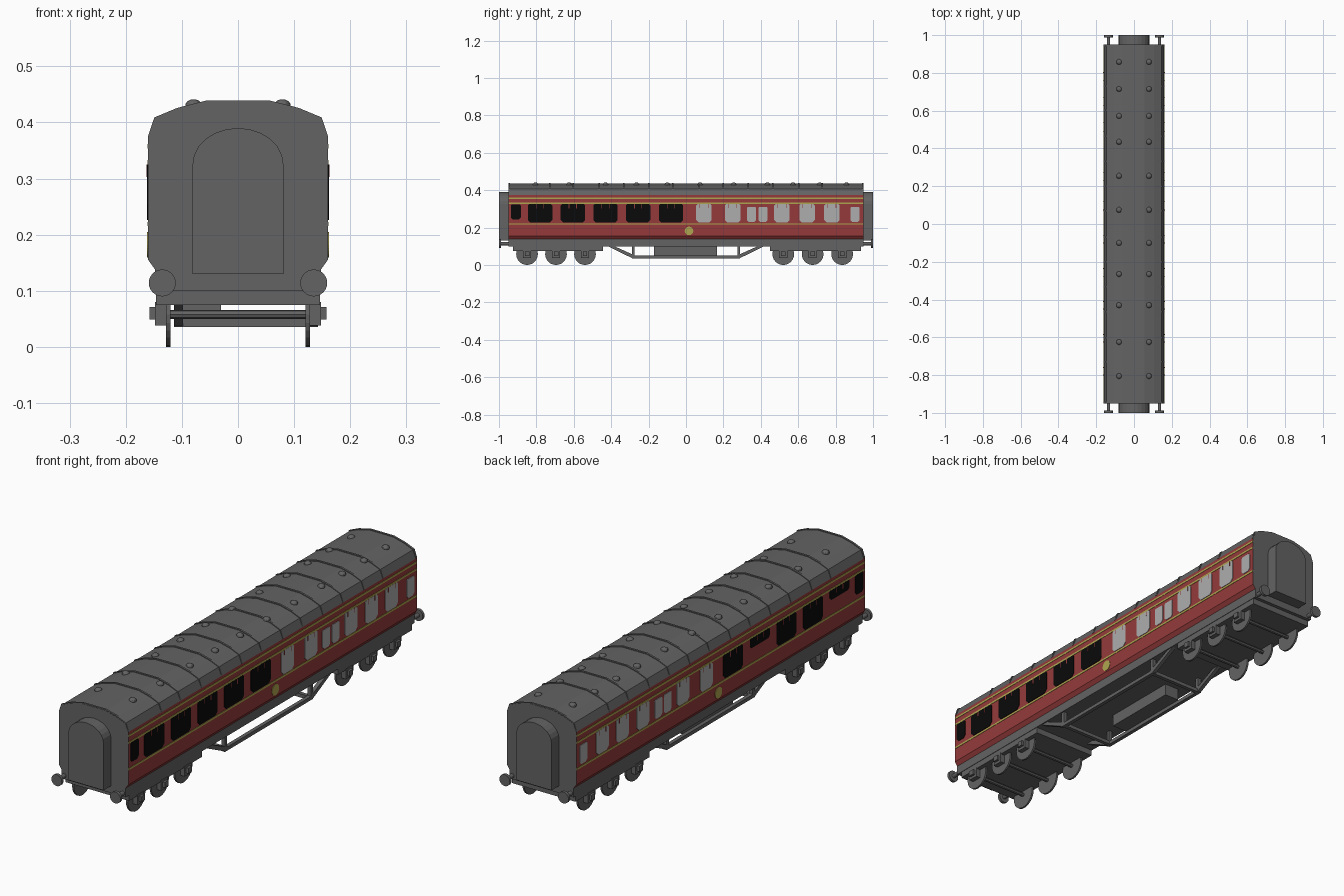
import bpy, bmesh, math
from mathutils import Matrix

if "Cube" in bpy.data.objects:
    bpy.data.objects.remove(bpy.data.objects["Cube"])


def mat(name, r, g, b):
    m = bpy.data.materials.new(name)
    m.diffuse_color = (r, g, b, 1)
    m.use_nodes = True
    m.node_tree.nodes["Principled BSDF"].inputs["Base Color"].default_value = m.diffuse_color
    return m


GREY = mat("dark grey", 0.125, 0.125, 0.125)
RED = mat("maroon", 0.30, 0.042, 0.042)
GOLD = mat("gold", 0.43, 0.38, 0.08)
BLACK = mat("black", 0.003, 0.003, 0.003)
PALE = mat("pale grey", 0.42, 0.42, 0.42)


def finish(name, bm, *mats):
    bmesh.ops.recalc_face_normals(bm, faces=bm.faces)
    me = bpy.data.meshes.new(name)
    bm.to_mesh(me)
    bm.free()
    for m in mats:
        me.materials.append(m)
    ob = bpy.data.objects.new(name, me)
    bpy.context.collection.objects.link(ob)
    return ob


def prism(bm, pts, axis, a, b):
    """Extrude a 2D outline along x (pts are y,z) or y (pts are x,z)."""
    def put(p, d):
        return (d, p[0], p[1]) if axis == "x" else (p[0], d, p[1])
    lo = [bm.verts.new(put(p, a)) for p in pts]
    hi = [bm.verts.new(put(p, b)) for p in pts]
    n = len(pts)
    bm.faces.new(lo)
    bm.faces.new(hi[::-1])
    for i in range(n):
        bm.faces.new((lo[i], hi[i], hi[(i + 1) % n], lo[(i + 1) % n]))


def box(bm, x0, x1, y0, y1, z0, z1):
    prism(bm, [(x0, z0), (x1, z0), (x1, z1), (x0, z1)], "y", y0, y1)


def disc(bm, x, y, z, r, depth, axis, seg=24):
    rot = Matrix.Rotation(math.pi / 2, 4, "Y" if axis == "x" else "X")
    bmesh.ops.create_cone(bm, cap_ends=True, segments=seg, radius1=r, radius2=r,
                          depth=depth, matrix=Matrix.Translation((x, y, z)) @ rot)


# Carriage body: lofted cross-section, red sides by height
half = [(0.148, 0.10), (0.148, 0.138), (0.16, 0.155), (0.16, 0.374),
        (0.146, 0.407), (0.107, 0.423), (0.055, 0.436)]
bm = bmesh.new()
prism(bm, half + [(-x, z) for x, z in reversed(half)], "y", -0.95, 0.95)
bm.normal_update()
for f in bm.faces:
    z = f.calc_center_median().z
    if abs(f.normal.x) > 0.5 and 0.138 < z < 0.374:
        f.material_index = 1
finish("carriage_body", bm, GREY, RED)

# Roof ribs: thin bands standing just proud of the roof
bm = bmesh.new()
roof = [(0.161, 0.374), (0.149, 0.409), (0.108, 0.426), (0.055, 0.4395)]
band = roof + [(-x, z) for x, z in reversed(roof)]
for y in (0.07, 0.2, 0.333, 0.465, 0.603, 0.728, 0.945):
    for s in (-1, 1):
        prism(bm, band, "y", s * y - 0.004, s * y + 0.004)
finish("roof_ribs", bm, GREY)

# Roof ventilators: flattened domes in two rows
bm = bmesh.new()
for y in (0.858, 0.715, 0.572, 0.435, 0.255, 0.075, -0.10, -0.265, -0.43, -0.625, -0.805):
    for s in (-1, 1):
        bmesh.ops.create_uvsphere(
            bm, u_segments=12, v_segments=8, radius=0.015,
            matrix=Matrix.Translation((s * 0.079, y, 0.43)) @ Matrix.Diagonal((1, 1, 0.75, 1)))
finish("roof_vents", bm, GREY)

# Arched gangway connections at both ends
arch = [(-0.081, 0.13), (0.081, 0.13)]
arch += [(0.081 * math.cos(math.pi * i / 12), 0.325 + 0.065 * math.sin(math.pi * i / 12))
         for i in range(13)]
bm = bmesh.new()
for s in (-1, 1):
    prism(bm, arch, "y", s * 0.945, s * 1.0)
finish("gangways", bm, GREY)

# Buffers: stem, collar and round head
bm = bmesh.new()
for sx in (-1, 1):
    for sy in (-1, 1):
        disc(bm, sx * 0.135, sy * 0.994, 0.114, 0.024, 0.012, "y")
        disc(bm, sx * 0.135, sy * 0.97, 0.114, 0.009, 0.05, "y", 12)
finish("buffers", bm, GREY)

# Gold lining and round badge on each side
bm = bmesh.new()
for s in (-1, 1):
    for z in (0.358, 0.329, 0.219):
        box(bm, s * 0.159, s * 0.1615, -0.948, 0.948, z - 0.004, z + 0.004)
    disc(bm, s * 0.16, 0.016, 0.182, 0.023, 0.004, "x")
finish("gold_lining", bm, GOLD)


# Windows: thin chamfered plates; (centre y, width, bottom z, top z)
def window(bm, s, y, w, z0, z1):
    h, c = w / 2, min(0.014, (z1 - z0) / 4, w / 5)
    pts = [(y - h + c, z0), (y + h - c, z0), (y + h, z0 + c), (y + h, z1 - c / 2),
           (y + h - c / 2, z1), (y - h + c / 2, z1), (y - h, z1 - c / 2), (y - h, z0 + c)]
    prism(bm, pts, "x", s * 0.159, s * 0.162)


dark, pale, bars = bmesh.new(), bmesh.new(), bmesh.new()
for s in (-1, 1):
    window(dark, s, -0.91, 0.053, 0.243, 0.324)
    for y in (-0.78, -0.605, -0.43, -0.256, -0.08):
        strip = s < 0 and y in (-0.78, -0.256)      # shallow windows on the left side
        window(dark, s, y, 0.13, 0.285 if strip else 0.226, 0.325)
        for d in (-0.02, 0.02):
            box(bars, s * 0.16, s * 0.1628, y + d - 0.002, y + d + 0.002, 0.303, 0.325)
    for y in (0.096, 0.25, 0.513, 0.647, 0.78):
        window(pale, s, y, 0.083, 0.226, 0.325)
        for d in (-0.022, 0.022):
            box(bars, s * 0.16, s * 0.1628, y + d - 0.0015, y + d + 0.0015, 0.305, 0.325)
    for y in (0.35, 0.412, 0.904):
        window(pale, s, y, 0.049, 0.23, 0.31)
finish("dark_windows", dark, BLACK)
finish("pale_windows", pale, PALE)
finish("window_bars", bars, RED)

# Bogies: frame slab, side frames and axle boxes; wheels on axles
frame, wheels = bmesh.new(), bmesh.new()
for y0, y1, axles in ((-0.925, -0.445, (-0.85, -0.695, -0.54)),
                      (0.45, 0.935, (0.52, 0.677, 0.835))):
    box(frame, -0.146, 0.146, y0, y1, 0.075, 0.101)
    for y in axles:
        disc(wheels, 0, y, 0.058, 0.008, 0.25, "x", 8)
        for s in (-1, 1):
            disc(wheels, s * 0.124, y, 0.058, 0.058, 0.008, "x", 24)
            box(frame, s * 0.128, s * 0.148, y - 0.022, y + 0.022, 0.038, 0.08)
            box(frame, s * 0.146, s * 0.158, y - 0.012, y + 0.012, 0.049, 0.071)
finish("bogie_frames", frame, GREY)
finish("wheels", wheels, GREY)

# Underframe trusses: sloping ends, bottom bar and posts, joined by cross bars
bm = bmesh.new()
for x0, x1 in ((-0.114, -0.098), (0.127, 0.143)):
    box(bm, x0, x1, -0.285, 0.285, 0.035, 0.05)
    for s in (-1, 1):
        prism(bm, [(s * 0.285, 0.035), (s * 0.42, 0.101), (s * 0.385, 0.101), (s * 0.272, 0.05)],
              "x", x0, x1)
        box(bm, x0, x1, s * 0.275, s * 0.29, 0.035, 0.101)
for s in (-1, 1):
    box(bm, -0.1, 0.13, s * 0.272, s * 0.288, 0.035, 0.05)
finish("truss_frame", bm, GREY)

# Battery box under the floor
bm = bmesh.new()
box(bm, -0.098, -0.03, -0.17, 0.165, 0.05, 0.101)
finish("battery_box", bm, GREY)
